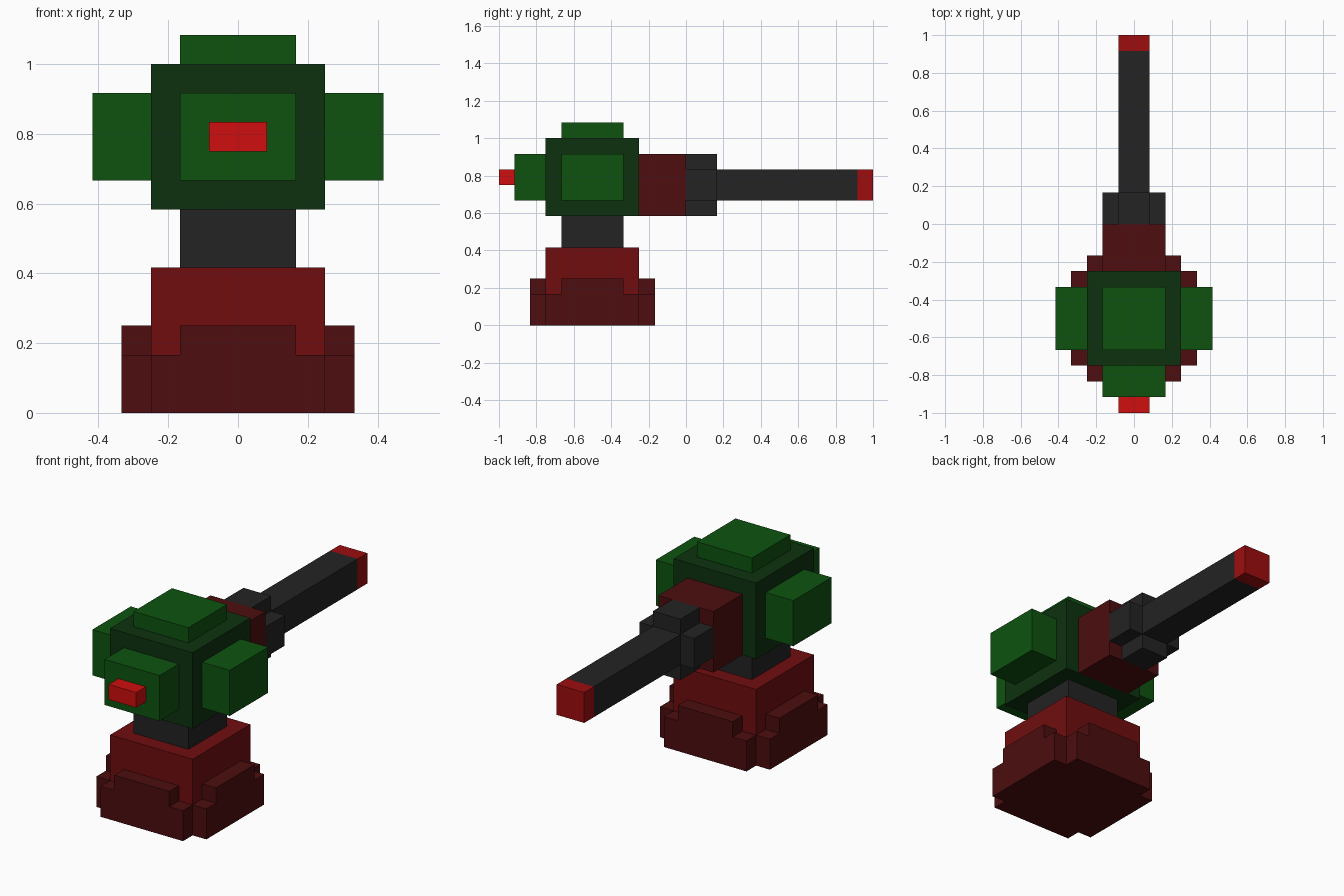
import bpy

if "Cube" in bpy.data.objects:
    bpy.data.objects.remove(bpy.data.objects["Cube"])

U = 1 / 12  # the model sits on a grid of twelfths


def material(name, rgb):
    m = bpy.data.materials.new(name)
    m.diffuse_color = (*rgb, 1)
    m.use_nodes = True
    m.node_tree.nodes["Principled BSDF"].inputs["Base Color"].default_value = m.diffuse_color
    return m


GREEN = material("bright_green", (0.0044, 0.086, 0.0048))
DARK_GREEN = material("dark_green", (0.004, 0.031, 0.0048))
BLACK = material("charcoal", (0.0168, 0.0168, 0.0168))
DARK_RED = material("dark_red", (0.074, 0.004, 0.0048))
RED = material("mid_red", (0.16, 0.004, 0.0048))
TIP_RED = material("tip_red", (0.34, 0.004, 0.0048))
LIGHT_RED = material("light_red", (0.62, 0.0044, 0.0044))


def box(name, mat, x, y, z):
    """Box from (min, max) ranges in grid units."""
    lo, hi = zip(x, y, z)
    bpy.ops.mesh.primitive_cube_add(
        size=1, location=[(a + b) / 2 * U for a, b in zip(lo, hi)])
    ob = bpy.context.object
    ob.scale = [(b - a) * U for a, b in zip(lo, hi)]
    bpy.ops.object.transform_apply(location=False, rotation=False, scale=True)
    ob.name = name
    ob.data.materials.append(mat)
    return ob


# Foot: core slab with stepped plates on all four sides
box("foot_core", DARK_RED, (-3, 3), (-9, -3), (0, 2))
for side, a, b in (("left", -4, -3), ("right", 3, 4)):
    box(f"foot_plate_{side}", DARK_RED, (a, b), (-9, -3), (0, 2))
    box(f"foot_step_{side}", DARK_RED, (a, b), (-8, -4), (2, 3))
for side, a, b in (("front", -10, -9), ("back", -3, -2)):
    box(f"foot_plate_{side}", DARK_RED, (-3, 3), (a, b), (0, 2))
    box(f"foot_step_{side}", DARK_RED, (-2, 2), (a, b), (2, 3))

# Pedestal and neck
box("pedestal", RED, (-3, 3), (-9, -3), (2, 5))
box("neck", BLACK, (-2, 2), (-8, -4), (5, 7))

# Turret head with pods
box("head", DARK_GREEN, (-3, 3), (-9, -3), (7, 12))
box("top_plate", GREEN, (-2, 2), (-8, -4), (12, 13))
box("side_pod_left", GREEN, (-5, -3), (-8, -4), (8, 11))
box("side_pod_right", GREEN, (3, 5), (-8, -4), (8, 11))
box("front_pod", GREEN, (-2, 2), (-11, -9), (8, 11))
box("front_light", LIGHT_RED, (-1, 1), (-12, -11), (9, 10))

# Gun: mount, cross-shaped collar, barrel, tip
box("gun_mount", DARK_RED, (-2, 2), (-3, 0), (7, 11))
box("collar_core", BLACK, (-1, 1), (0, 2), (7, 11))
box("collar_left", BLACK, (-2, -1), (0, 2), (8, 10))
box("collar_right", BLACK, (1, 2), (0, 2), (8, 10))
box("barrel", BLACK, (-1, 1), (2, 11), (8, 10))
box("barrel_tip", TIP_RED, (-1, 1), (11, 12), (8, 10))
